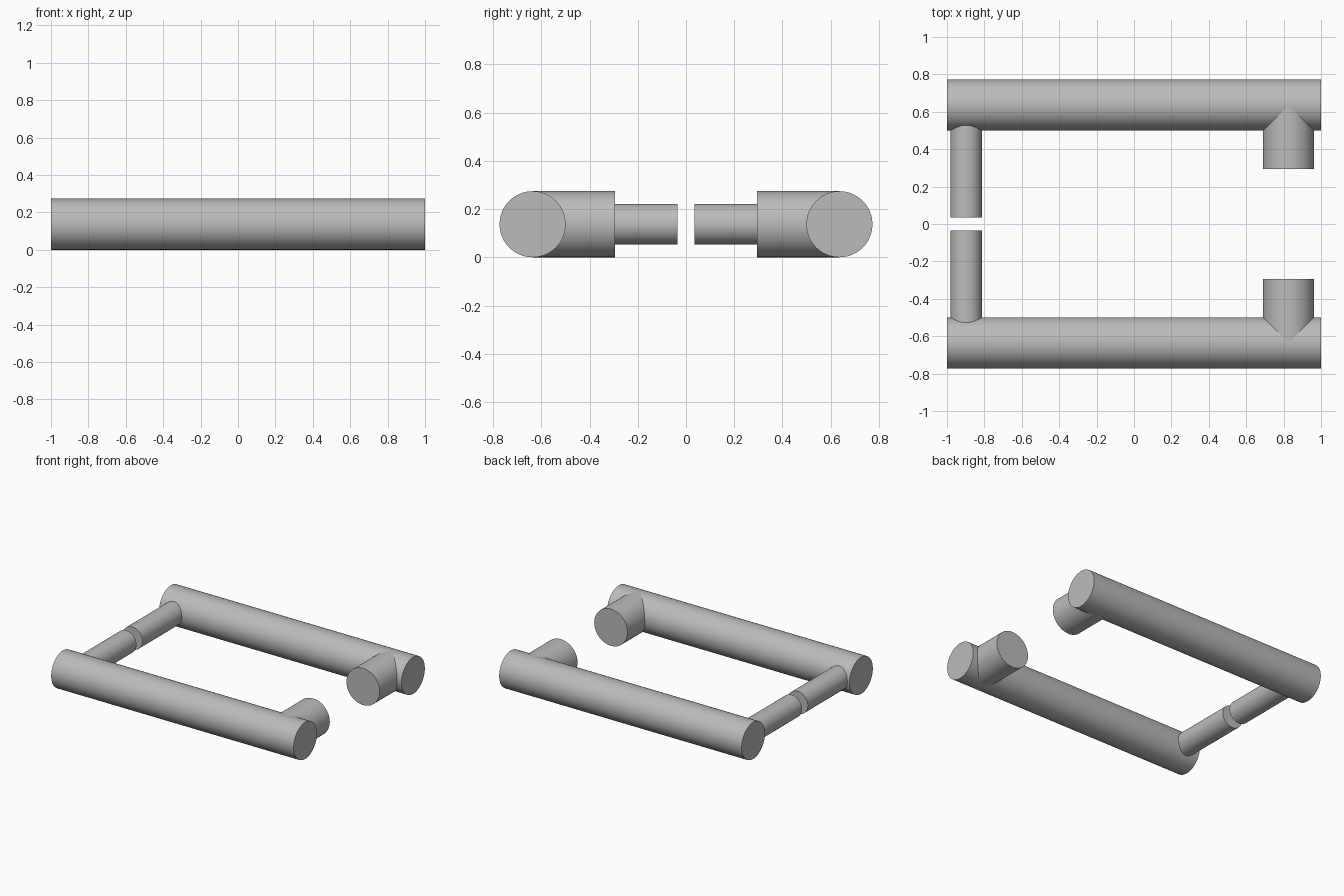
import bpy
import math

cube = bpy.data.objects.get("Cube")
if cube:
    bpy.data.objects.remove(cube, do_unlink=True)

# One plain grey for the whole model
GREY = (0.5, 0.5, 0.5, 1.0)
grey = bpy.data.materials.new("plain_grey")
grey.use_nodes = True
grey.diffuse_color = GREY
grey.node_tree.nodes["Principled BSDF"].inputs["Base Color"].default_value = GREY

BAR_RADIUS = 0.137
PEG_RADIUS = 0.084
BAR_Y = 0.636
MID_Z = BAR_RADIUS


def rod(name, radius, length, location, rotation):
    bpy.ops.mesh.primitive_cylinder_add(
        vertices=64, radius=radius, depth=length, location=location, rotation=rotation)
    obj = bpy.context.object
    obj.name = name
    obj.data.materials.append(grey)
    bpy.ops.object.shade_smooth_by_angle(angle=math.radians(30))
    return obj


def cross_rod(name, radius, x, side, inner_y):
    """Rod along y, from the bar's axis to its free end near the middle."""
    rod(name, radius, BAR_Y - inner_y, (x, side * (BAR_Y + inner_y) / 2, MID_Z),
        (math.pi / 2, 0, 0))


for label, side in (("front", -1), ("back", 1)):
    # Long bar
    rod(label + "_bar", BAR_RADIUS, 2.0, (0, side * BAR_Y, MID_Z), (0, math.pi / 2, 0))
    # Thick short stub at the left end, thin peg at the right end
    cross_rod(label + "_stub", BAR_RADIUS, 0.826, side, 0.294)
    cross_rod(label + "_peg", PEG_RADIUS, -0.897, side, 0.035)
